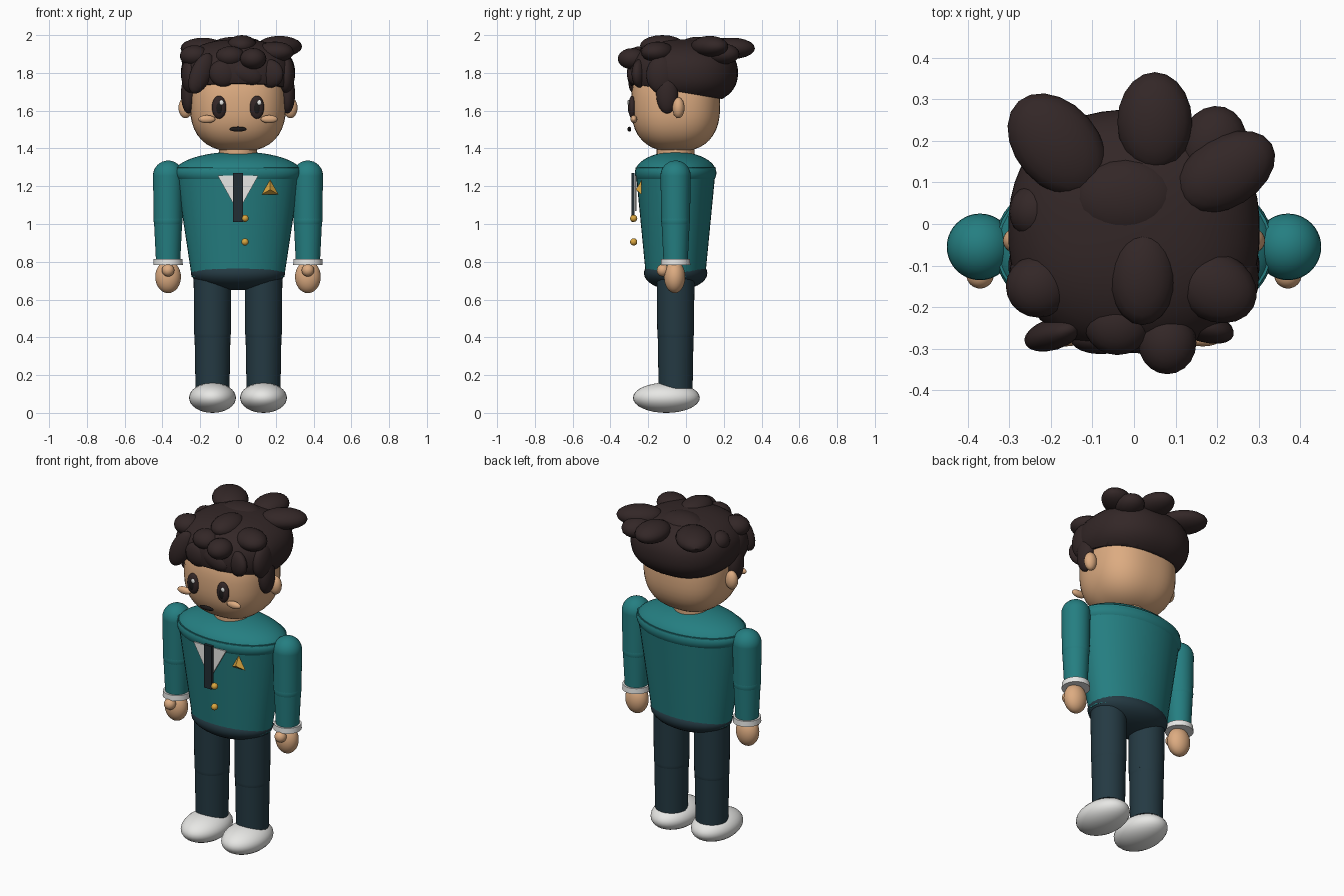
import bpy, bmesh, math
from mathutils import Matrix, Vector, Euler

old = bpy.data.objects.get("Cube")
if old:
    bpy.data.objects.remove(old, do_unlink=True)


def material(name, r, g, b):
    m = bpy.data.materials.new(name)
    m.use_nodes = True
    m.diffuse_color = (r, g, b, 1)
    m.node_tree.nodes["Principled BSDF"].inputs["Base Color"].default_value = (r, g, b, 1)
    return m


TEAL = material("teal_cloth", 0.018, 0.21, 0.22)
SKIN = material("skin", 0.72, 0.41, 0.22)
HAIR = material("dark_brown_hair", 0.033, 0.02, 0.02)
NAVY = material("dark_navy_cloth", 0.018, 0.042, 0.056)
WHITE = material("white", 0.82, 0.82, 0.8)
GOLD = material("gold", 0.7, 0.38, 0.05)
BLACK = material("black", 0.012, 0.01, 0.01)
TIE = material("tie_charcoal", 0.016, 0.026, 0.034)
MID = -0.055  # depth of the body's centre line


def finish(name, bm, mat, smooth=True):
    bmesh.ops.recalc_face_normals(bm, faces=bm.faces[:])
    mesh = bpy.data.meshes.new(name)
    bm.to_mesh(mesh)
    bm.free()
    mesh.materials.append(mat)
    if smooth:
        mesh.shade_smooth()
        mesh.set_sharp_from_angle(angle=math.radians(40))
    bpy.context.scene.collection.objects.link(bpy.data.objects.new(name, mesh))


def blob(name, pos, size, mat, rot=(0, 0, 0), power=2, seg=32, cut=None):
    """Ellipsoid; a power above 2 makes it boxier; cut is a plane to trim below."""
    bm = bmesh.new()
    bmesh.ops.create_uvsphere(bm, u_segments=seg, v_segments=seg // 2, radius=1)
    for v in bm.verts:
        v.co /= sum(abs(c) ** power for c in v.co) ** (1 / power)
    bm.transform(Matrix.LocRotScale(Vector(pos), Euler(rot), Vector(size)))
    if cut:
        point, normal = cut
        res = bmesh.ops.bisect_plane(bm, geom=bm.verts[:] + bm.edges[:] + bm.faces[:],
                                     plane_co=point, plane_no=normal, clear_inner=True)
        rim = [e for e in res["geom_cut"] if isinstance(e, bmesh.types.BMEdge)]
        bmesh.ops.contextual_create(bm, geom=rim)
    finish(name, bm, mat)


def ball(name, pos, radius, mat):
    blob(name, pos, (radius, radius, radius), mat)


def tube(name, x, low, high, r_low, r_high, mat, depth=1):
    bm = bmesh.new()
    bmesh.ops.create_cone(bm, cap_ends=True, segments=40, radius1=r_low,
                          radius2=r_high, depth=high - low)
    bm.transform(Matrix.Translation((x, MID, (low + high) / 2)) @ Matrix.Diagonal((1, depth, 1, 1)))
    finish(name, bm, mat)


def plate(name, top, bottom, half_top, half_bottom, y, thick, mat):
    """Upright tapered panel, pushed back in depth."""
    outline = [(-half_top, top), (half_top, top), (half_bottom, bottom), (-half_bottom, bottom)]
    bm = bmesh.new()
    face = bm.faces.new([bm.verts.new((x, y, z)) for x, z in outline])
    extruded = bmesh.ops.extrude_face_region(bm, geom=[face])["geom"]
    bmesh.ops.translate(bm, vec=(0, thick, 0),
                        verts=[v for v in extruded if isinstance(v, bmesh.types.BMVert)])
    finish(name, bm, mat, smooth=False)


# Jacket and hips
tube("jacket_body", 0, 0.72, 1.3, 0.245, 0.333, TEAL, depth=0.64)
blob("jacket_shoulders", (0, MID, 1.27), (0.338, 0.216, 0.113), TEAL, seg=48)
blob("hips", (0, MID, 0.74), (0.25, 0.168, 0.09), NAVY)
tube("neck", 0, 1.33, 1.42, 0.1, 0.1, SKIN)

# Shirt front, tie, buttons and pin
plate("shirt_front", 1.257, 1.07, 0.108, 0.004, -0.271, 0.009, WHITE)
plate("tie", 1.27, 1.01, 0.026, 0.026, -0.288, 0.016, TIE)
ball("upper_button", (0.037, -0.277, 1.03), 0.019, GOLD)
ball("lower_button", (0.037, -0.277, 0.905), 0.019, GOLD)
pin = bmesh.new()
bmesh.ops.create_cone(pin, cap_ends=True, segments=3, radius1=0.052, radius2=0, depth=0.03)
pin.transform(Matrix.Translation((0.17, -0.25, 1.182)) @ Matrix.Rotation(math.pi / 2, 4, "X"))
finish("chest_pin", pin, GOLD, smooth=False)

for side, s in (("left", 1), ("right", -1)):
    # Arm and hand
    arm = 0.37 * s
    ball(side + "_shoulder", (arm, MID, 1.256), 0.08, TEAL)
    tube(side + "_upper_arm", arm, 1.02, 1.256, 0.076, 0.08, TEAL)
    ball(side + "_elbow", (arm, MID, 1.02), 0.077, TEAL)
    tube(side + "_forearm", arm, 0.8, 1.02, 0.064, 0.075, TEAL)
    tube(side + "_cuff", arm, 0.782, 0.814, 0.078, 0.076, WHITE)
    blob(side + "_hand", (arm, -0.06, 0.72), (0.068, 0.056, 0.086), SKIN)
    ball(side + "_thumb", (arm, -0.122, 0.755), 0.033, SKIN)

    # Leg and shoe
    leg = 0.135 * s
    tube(side + "_thigh", leg, 0.42, 0.74, 0.097, 0.1, NAVY)
    ball(side + "_knee", (leg, MID, 0.42), 0.097, NAVY)
    tube(side + "_shin", leg, 0.13, 0.42, 0.09, 0.095, NAVY)
    blob(side + "_shoe", (leg, -0.104, 0.08), (0.124, 0.177, 0.08), WHITE)

    # Ear, eye, cheek and hair at the side of the face
    eye = 0.1 * s
    blob(side + "_ear", (0.278 * s, -0.04, 1.615), (0.037, 0.032, 0.055), SKIN)
    blob(side + "_eye", (eye, -0.285, 1.618), (0.038, 0.02, 0.061), HAIR)
    blob(side + "_pupil", (eye, -0.291, 1.615), (0.022, 0.017, 0.04), BLACK)
    blob(side + "_eye_shine", (eye + 0.013, -0.305, 1.643), (0.012, 0.006, 0.014), WHITE, seg=16)
    blob(side + "_cheek", (0.165 * s, -0.276, 1.555), (0.045, 0.018, 0.021), SKIN)
    blob(side + "_sideburn", (0.262 * s, -0.1, 1.69), (0.04, 0.058, 0.105), HAIR)
    blob(side + "_temple_hair", (0.255 * s, -0.13, 1.79), (0.045, 0.08, 0.1), HAIR)

# Head, mouth and hair cap with a hairline sloping down to the back
blob("head", (0, MID, 1.635), (0.254, 0.236, 0.252), SKIN, power=2.5, seg=48)
blob("mouth", (0, -0.3, 1.502), (0.046, 0.01, 0.013), BLACK)
blob("hair_cap", (0, -0.015, 1.8), (0.302, 0.29, 0.178), HAIR, power=2.35, seg=48,
     cut=((0, -0.3, 1.745), (0, 0.17, 1)))


def tuft(name, x, y, z, wide, long, turn=0):
    blob("hair_tuft_" + name, (x, y, z), (wide, long, 0.056), HAIR, rot=(0, 0, turn), seg=20)


# Flat tufts over the top of the head
tuft("back_right", -0.185, 0.19, 1.93, 0.14, 0.1, turn=-0.85)
tuft("back_middle", 0.05, 0.245, 1.93, 0.09, 0.12)
tuft("back_left", 0.22, 0.125, 1.94, 0.13, 0.085, turn=0.55)
tuft("rear_left", 0.19, 0.19, 1.9, 0.08, 0.095, turn=-0.3)
tuft("crown", 0.02, -0.125, 1.944, 0.08, 0.118)
tuft("crown_back", -0.02, 0.06, 1.935, 0.13, 0.1)
tuft("top_left", 0.195, -0.15, 1.91, 0.105, 0.083, turn=-0.5)
tuft("front_left", 0.08, -0.285, 1.875, 0.07, 0.076)
tuft("front_right", -0.04, -0.24, 1.885, 0.08, 0.075)
tuft("top_right", -0.23, -0.15, 1.89, 0.078, 0.075)
tuft("side_right", -0.24, 0.03, 1.87, 0.06, 0.065)


def fringe(name, x, y, wide, tall, lean, turn=0):
    blob("fringe_" + name, (x, y, 1.797), (wide, 0.038, tall), HAIR, rot=(0, lean, turn), seg=20)


# Leaning locks over the forehead
fringe("right", -0.195, -0.265, 0.058, 0.115, 0.42, turn=0.3)
fringe("middle", -0.08, -0.275, 0.075, 0.07, 0.5)
fringe("centre", 0.04, -0.275, 0.095, 0.055, 0.35)
fringe("left", 0.165, -0.245, 0.08, 0.075, 0.5, turn=-0.3)
